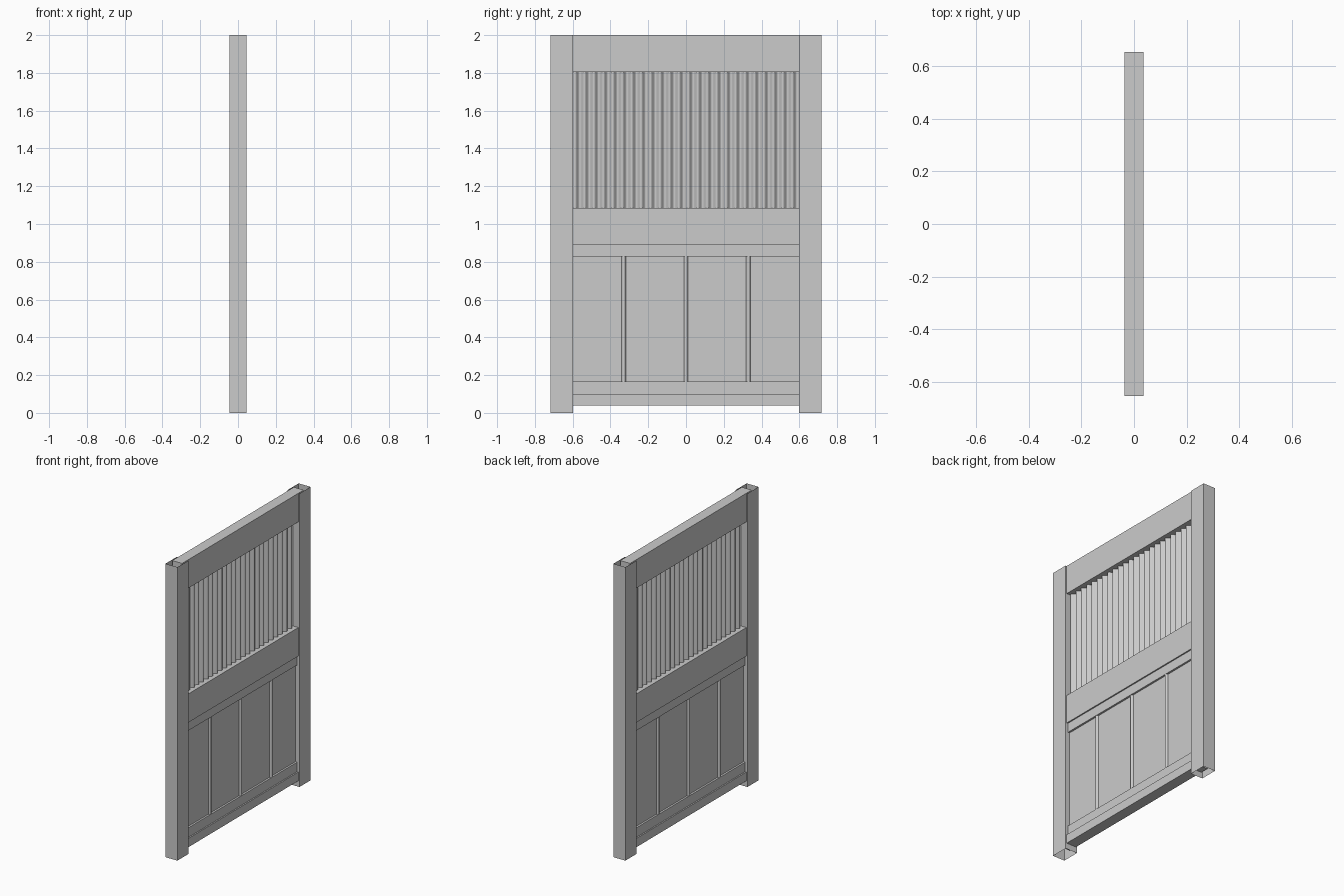
import bpy, bmesh, math

if "Cube" in bpy.data.objects:
    bpy.data.objects.remove(bpy.data.objects["Cube"])

HALF = 0.655   # half length of everything that slots into the posts


def make_object(name, bm):
    mesh = bpy.data.meshes.new(name)
    bm.to_mesh(mesh)
    bm.free()
    obj = bpy.data.objects.new(name, mesh)
    bpy.context.collection.objects.link(obj)
    return obj


def box(name, depth, y0, y1, z0, z1, open_ends=False):
    """Box centred on x = 0; open_ends removes the top and bottom faces."""
    bm = bmesh.new()
    bmesh.ops.create_cube(bm, size=1)
    for v in bm.verts:
        v.co = (v.co.x * 2 * depth, y0 + (v.co.y + 0.5) * (y1 - y0),
                z0 + (v.co.z + 0.5) * (z1 - z0))
    if open_ends:
        caps = [f for f in bm.faces if abs(f.normal.z) > 0.9]
        bmesh.ops.delete(bm, geom=caps, context='FACES_ONLY')
    return make_object(name, bm)


def smooth(obj):
    for p in obj.data.polygons:
        p.use_smooth = True


# Hollow side posts, open at top and bottom
for side, label in ((-1, "left"), (1, "right")):
    a, b = sorted((side * 0.597, side * 0.717))
    box(label + "_post", 0.045, a, b, 0, 2, open_ends=True)

# Horizontal rails
for name, z0, z1 in (("top_rail", 1.805, 2.0), ("middle_rail", 0.89, 1.085),
                     ("bottom_rail", 0.04, 0.10)):
    box(name, 0.037, -HALF, HALF, z0, z1)

# Thinner trim strips framing the lower panel
box("upper_trim", 0.028, -HALF, HALF, 0.827, 0.89)
box("lower_trim", 0.028, -HALF, HALF, 0.10, 0.165)

# Lower panel: three stacked planks
for i, (z0, z1) in enumerate(((0.165, 0.37), (0.37, 0.625), (0.625, 0.827))):
    box(f"plank_{i + 1}", 0.015, -HALF, HALF, z0, z1)

# Rounded vertical battens across the planks, on both faces
for i, y in enumerate((-0.33, 0.0, 0.33)):
    bm = bmesh.new()
    bmesh.ops.create_cone(bm, segments=16, radius1=0.014, radius2=0.014,
                          depth=0.664)
    for v in bm.verts:
        v.co = (v.co.x * 2, v.co.y + y, v.co.z + 0.496)
    smooth_batten = make_object(f"batten_{i + 1}", bm)
    for p in smooth_batten.data.polygons:
        p.use_smooth = abs(p.normal.z) < 0.9

# Corrugated upper panel
WAVES, STEPS = 24, 8
bm = bmesh.new()
previous = None
for i in range(WAVES * STEPS + 1):
    y = -0.6 + 1.2 * i / (WAVES * STEPS)
    x = 0.012 * math.sin(2 * math.pi * i / STEPS)
    pair = [bm.verts.new((x, y, z)) for z in (1.085, 1.805)]
    if previous:
        bm.faces.new((previous[0], pair[0], pair[1], previous[1]))
    previous = pair
smooth(make_object("corrugated_panel", bm))
